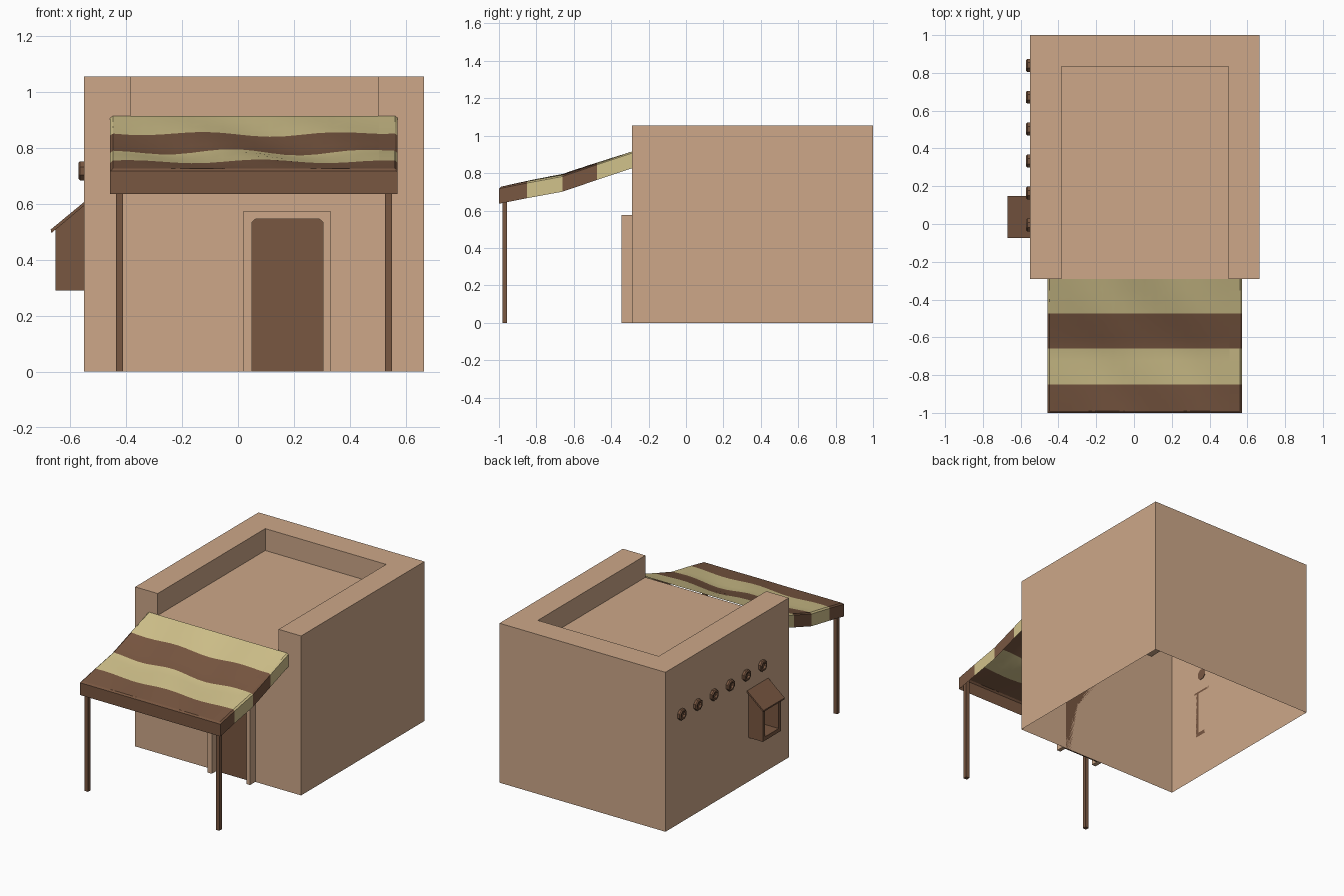
import bpy, bmesh, math

if "Cube" in bpy.data.objects:
    bpy.data.objects.remove(bpy.data.objects["Cube"])


def material(name, rgb):
    m = bpy.data.materials.new(name)
    m.diffuse_color = (*rgb, 1)
    m.use_nodes = True
    m.node_tree.nodes["Principled BSDF"].inputs["Base Color"].default_value = m.diffuse_color
    return m


CLAY = material("clay_wall", (0.61, 0.39, 0.25))
WOOD = material("brown_wood", (0.19, 0.095, 0.053))
CLOTH = material("straw_cloth", (0.64, 0.54, 0.26))


def finish(name, bm, *mats, fix=True):
    if fix:
        bmesh.ops.recalc_face_normals(bm, faces=bm.faces)
    me = bpy.data.meshes.new(name)
    bm.to_mesh(me)
    bm.free()
    for m in mats:
        me.materials.append(m)
    ob = bpy.data.objects.new(name, me)
    bpy.context.collection.objects.link(ob)
    return ob


def prism(name, pts, y0, y1, mat):
    """Extrude an (x, z) outline along y."""
    bm = bmesh.new()
    f = bm.faces.new([bm.verts.new((x, y0, z)) for x, z in pts])
    ext = bmesh.ops.extrude_face_region(bm, geom=[f])["geom"]
    for v in ext:
        if isinstance(v, bmesh.types.BMVert):
            v.co.y = y1
    return finish(name, bm, mat)


def box(name, x0, x1, y0, y1, z0, z1, mat):
    return prism(name, [(x0, z0), (x1, z0), (x1, z1), (x0, z1)], y0, y1, mat)


# House shell: open underneath, parapet on three sides, sunken roof open to the front
X0, X1, Y0, Y1, TOP, ROOF = -0.55, 0.665, -0.29, 1.0, 1.055, 0.91
A, B, C = -0.385, 0.5, 0.835
outline = [(X0, Y0), (X0, Y1), (X1, Y1), (X1, Y0), (B, Y0), (B, C), (A, C), (A, Y0)]
bm = bmesh.new()
hi = [bm.verts.new((x, y, TOP)) for x, y in outline]
lo = [bm.verts.new((x, y, 0 if i < 4 else ROOF)) for i, (x, y) in enumerate(outline)]
for i in (0, 1, 2, 4, 5, 6):
    bm.faces.new((hi[i], hi[i + 1], lo[i + 1], lo[i]))
bm.faces.new(hi[::-1])
bm.faces.new((lo[7], lo[4], lo[5], lo[6]))
bm.faces.new((lo[0], lo[3], hi[3], hi[4], lo[4], lo[7], hi[7], hi[0]))
finish("house_walls", bm, CLAY)

# Door surround with clipped inner corners, and the door panel
prism("door_frame", [(0.02, 0), (0.02, 0.575), (0.33, 0.575), (0.33, 0), (0.304, 0),
                     (0.304, 0.535), (0.292, 0.545), (0.062, 0.545), (0.05, 0.535), (0.05, 0)],
      -0.345, Y0, CLAY)
box("door_panel", 0.05, 0.304, -0.299, Y0, 0, 0.545, WOOD)

# Awning cloth: striped, gently rippled sheet with a hanging rim on three sides
AX0, AX1, AY0 = -0.457, 0.571, -1.0
profile = [(-1.0, 0.725), (-0.85, 0.755), (-0.66, 0.79), (-0.475, 0.853), (-0.29, 0.915)]
DROP, LIP, INSET = -0.089, -0.008, 0.01


def height(y):
    for (ya, za), (yb, zb) in zip(profile, profile[1:]):
        if y <= yb:
            return za + (zb - za) * (y - ya) / (yb - ya)
    return profile[-1][1]


def ripple(x, y):
    u, v = (x - AX0) / (AX1 - AX0), (y - AY0) / (Y0 - AY0)
    fade = max(0, math.sin(math.pi * u)) ** 0.5 * max(0, math.sin(math.pi * v))
    return fade * (0.012 * math.sin(13 * u + 5 * v) - 0.006)


N = 18
inner = [AX0 + INSET + (AX1 - AX0 - 2 * INSET) * i / N for i in range(N + 1)]
cols = [(AX0, DROP), (AX0, LIP)] + [(x, 0) for x in inner] + [(AX1, LIP), (AX1, DROP)]
rows = [(AY0, DROP), (AY0, LIP), (AY0 + INSET, 0)]
for (ya, _), (yb, _) in zip(profile, profile[1:]):
    rows += [(ya + (yb - ya) * k / 3, 0) for k in (1, 2, 3)]
bm = bmesh.new()
grid = [[bm.verts.new((x, y, height(y) + min(dx, dy) + (ripple(x, y) if dx == dy == 0 else 0)))
         for x, dx in cols] for y, dy in rows]
for j in range(len(rows) - 1):
    for i in range(len(cols) - 1):
        f = bm.faces.new((grid[j][i], grid[j][i + 1], grid[j + 1][i + 1], grid[j + 1][i]))
        y = f.calc_center_median().y
        f.material_index = 1 if y < -0.85 or -0.66 < y < -0.475 else 0
        f.smooth = min(len(cols) - 4 - i, i - 1, j - 1) > 0
bmesh.ops.remove_doubles(bm, verts=bm.verts, dist=1e-5)
finish("awning_cloth", bm, CLOTH, WOOD, fix=False)

# Awning posts
for side, x in (("left", -0.424), ("right", 0.538)):
    box("awning_post_" + side, x - 0.013, x + 0.013, -0.982, -0.956, 0, 0.715, WOOD)

# Hooded window box on the left wall
cheek = [(X0, 0.29), (-0.653, 0.29), (-0.653, 0.51), (X0, 0.598)]
box_y0, box_y1, T = -0.06, 0.13, 0.024
prism("window_cheek_front", cheek, box_y0, box_y0 + T, WOOD)
prism("window_cheek_back", cheek, box_y1 - T, box_y1, WOOD)
box("window_sill", -0.653, X0, box_y0 + T, box_y1 - T, 0.29, 0.315, WOOD)
box("window_lintel", -0.653, -0.63, box_y0 + T, box_y1 - T, 0.485, 0.512, WOOD)
prism("window_hood", [(X0, 0.607), (-0.67, 0.508), (-0.667, 0.496), (X0, 0.594)],
      -0.075, 0.147, WOOD)

# Row of beam ends with hollowed centres
for k in range(6):
    bm = bmesh.new()
    rings = []
    for x, r in ((-0.547, 0.037), (-0.565, 0.037), (-0.571, 0.031), (-0.571, 0.021), (-0.556, 0.021)):
        rings.append([bm.verts.new((x, -0.005 + 0.169 * k + r * math.cos(a), 0.718 + r * math.sin(a)))
                      for a in (math.tau * (s + 0.5) / 8 for s in range(8))])
    for p, q in zip(rings, rings[1:]):
        for s in range(8):
            bm.faces.new((p[s], p[s - 1], q[s - 1], q[s]))
    bm.faces.new(rings[0])
    bm.faces.new(rings[-1])
    finish(f"beam_end_{k + 1}", bm, WOOD)
